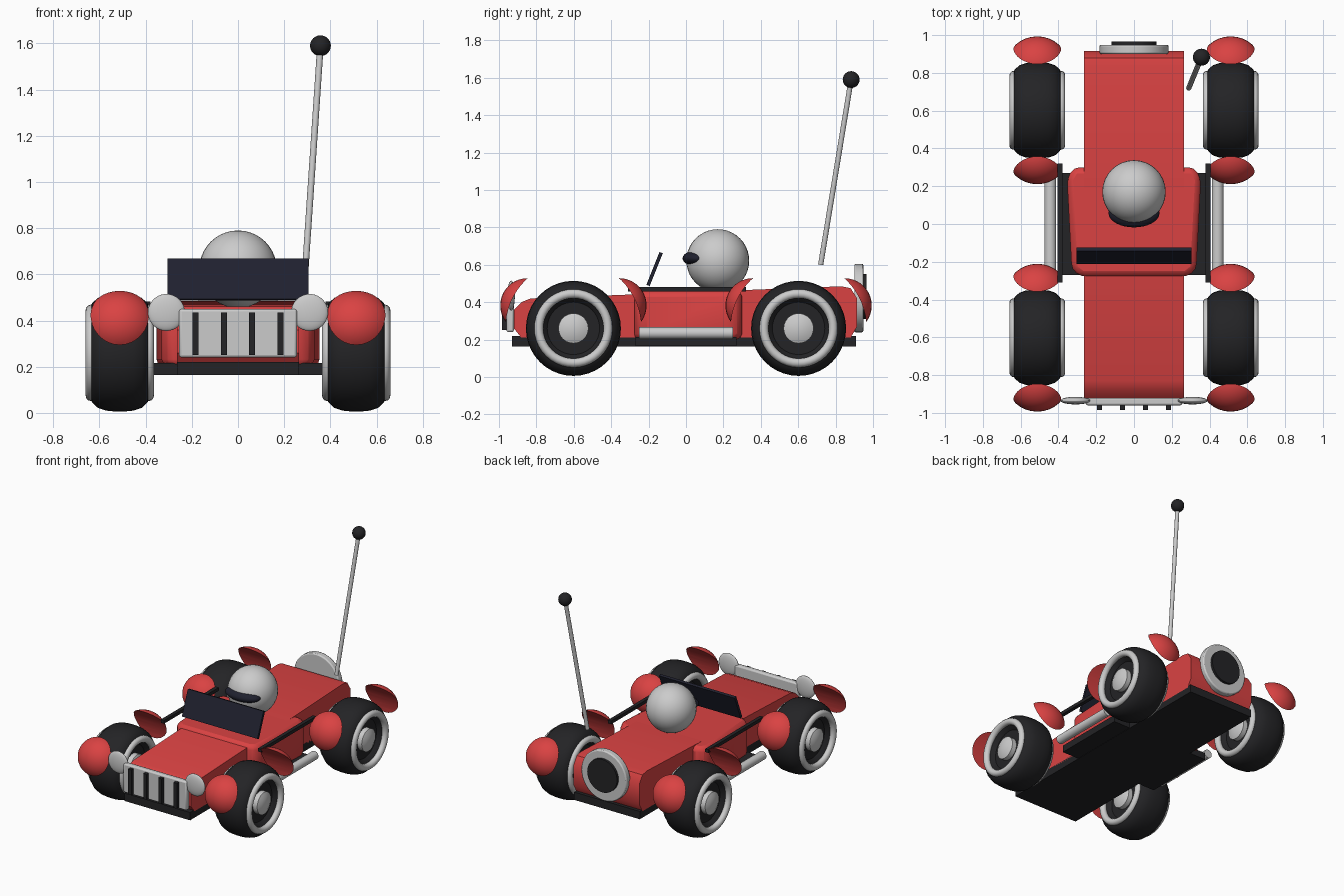
import bpy, bmesh, math
from mathutils import Vector, Matrix

if "Cube" in bpy.data.objects:
    bpy.data.objects.remove(bpy.data.objects["Cube"])


def material(name, rgb):
    m = bpy.data.materials.new(name)
    m.diffuse_color = (*rgb, 1)
    m.use_nodes = True
    m.node_tree.nodes["Principled BSDF"].inputs["Base Color"].default_value = m.diffuse_color
    return m


RED = material("red_paint", (0.7, 0.055, 0.055))
BLACK = material("black_rubber", (0.017, 0.017, 0.019))
GLASS = material("dark_glass", (0.014, 0.015, 0.028))


def finish(o, name, mat=None, bevel=0, smooth=True):
    o.name = name
    if mat:
        o.data.materials.append(mat)
    if bevel:
        b = o.modifiers.new("bevel", 'BEVEL')
        b.width, b.segments = bevel, 2
    if smooth:
        bpy.ops.object.select_all(action='DESELECT')
        o.select_set(True)
        bpy.context.view_layer.objects.active = o
        bpy.ops.object.shade_smooth_by_angle(angle=math.radians(35))
    return o


def from_bmesh(bm, name, mat=None, bevel=0, smooth=True):
    bmesh.ops.recalc_face_normals(bm, faces=bm.faces[:])
    me = bpy.data.meshes.new(name)
    bm.to_mesh(me)
    bm.free()
    o = bpy.data.objects.new(name, me)
    bpy.context.collection.objects.link(o)
    return finish(o, name, mat, bevel, smooth)


def box(name, lo, hi, mat=None, bevel=0):
    bm = bmesh.new()
    bmesh.ops.create_cube(bm, size=1)
    for v in bm.verts:
        v.co = Vector([l + (c + 0.5) * (h - l) for c, l, h in zip(v.co, lo, hi)])
    return from_bmesh(bm, name, mat, bevel, bevel > 0)


def ball(name, centre, radii, mat=None):
    bm = bmesh.new()
    bmesh.ops.create_uvsphere(bm, u_segments=32, v_segments=20, radius=1)
    for v in bm.verts:
        v.co = Vector([c + r * k for c, r, k in zip(centre, radii, v.co)])
    return from_bmesh(bm, name, mat)


def rod(name, a, b, radius, mat=None, segments=32, bevel=0):
    a, b = Vector(a), Vector(b)
    bm = bmesh.new()
    bmesh.ops.create_cone(bm, cap_ends=True, segments=segments, radius1=radius,
                          radius2=radius, depth=(b - a).length)
    turn = Vector((0, 0, 1)).rotation_difference(b - a).to_matrix().to_4x4()
    bm.transform(Matrix.Translation((a + b) / 2) @ turn)
    return from_bmesh(bm, name, mat, bevel)


def prism(name, points, axis, lo, hi, mat=None, bevel=0):
    """Extrude a 2D outline along x (points are y,z) or z (points are x,y)."""
    bm = bmesh.new()
    put = (lambda p, d: (d, *p)) if axis == 'x' else (lambda p, d: (*p, d))
    f = bm.faces.new([bm.verts.new(put(p, lo)) for p in points])
    r = bmesh.ops.extrude_face_region(bm, geom=[f])
    step = Vector(put((0, 0), hi - lo))
    bmesh.ops.translate(bm, vec=step, verts=[g for g in r["geom"] if isinstance(g, bmesh.types.BMVert)])
    return from_bmesh(bm, name, mat, bevel)


def lathe_x(name, profile, mat=None):
    """Spin an (x, radius) profile around the x axis."""
    bm = bmesh.new()
    vs = [bm.verts.new((x, r, 0)) for x, r in profile]
    es = [bm.edges.new(e) for e in zip(vs, vs[1:])]
    bmesh.ops.spin(bm, geom=vs + es, cent=(0, 0, 0), axis=(1, 0, 0),
                   angle=2 * math.pi, steps=40, use_merge=True)
    bmesh.ops.remove_doubles(bm, verts=bm.verts[:], dist=1e-4)
    return from_bmesh(bm, name, mat)


def copy_to(o, name, loc, turn=0):
    c = o.copy()
    c.name = name
    c.location = loc
    c.rotation_euler.z = turn
    bpy.context.collection.objects.link(c)


# body: long narrow shell and wider cockpit sides
prism("body", [(-.88, .21), (-.92, .26), (-.92, .36), (-.88, .40), (-.83, .42), (.83, .485),
               (.88, .475), (.915, .42), (.915, .27), (.88, .21)], 'x', -.265, .265, RED)
prism("cockpit_sides", [(-.28, -.28), (.28, -.28), (.33, -.24), (.355, .24), (.32, .30),
                        (-.32, .30), (-.355, .24), (-.33, -.24)], 'z', .20, .46, RED, .035)

# chassis
box("floor_pan", (-.265, -.93, .163), (.265, .91, .22), BLACK)
box("centre_pan", (-.40, -.27, .165), (.40, .27, .215), BLACK)

# side rails and exhaust pipes
for s, side in ((1, "right"), (-1, "left")):
    x = .392 * s
    box(side + "_rail", (x - .013, -.31, .458), (x + .013, .32, .482), BLACK)
    rod(side + "_exhaust", (.443 * s, -.25, .235), (.443 * s, .25, .235), .031)
    ball(side + "_headlight", (.31 * s, -.935, .435), (.08, .02, .08))

# grille
box("grille", (-.255, -.96, .24), (.255, -.92, .45), None, .01)
for i in range(4):
    x = -.183 + .122 * i
    box("grille_bar", (x - .013, -.985, .25), (x + .013, -.955, .435), BLACK)

# spare wheel cover on the back
rod("rear_cover", (0, .90, .422), (0, .948, .422), .183, None, 40, .008)
rod("rear_cover_centre", (0, .94, .43), (0, .966, .43), .12, BLACK, 40)

# windscreen
prism("windscreen", [(-.212, .493), (-.194, .487), (-.124, .662), (-.142, .668)],
      'x', -.305, .305, GLASS)

# driver
ball("helmet", (0, .17, .622), (.168, .168, .168))
ball("visor", (0, .058, .634), (.135, .076, .043), GLASS)

# aerial
rod("aerial", (.29, .72, .60), (.357, .883, 1.59), .014, None, 16)
ball("aerial_tip", (.357, .883, 1.59), (.045, .045, .045), BLACK)

# wheel parts, modelled around the origin
half = [(.085, 0), (.085, .14), (.115, .165), (.13, .19), (.12, .215), (.095, .238), (.06, .25), (.02, .254)]
tyre = lathe_x("tyre", half + [(-x, r) for x, r in reversed(half)], BLACK)
ring = [(.124 + .024 * math.cos(a), .185 + .024 * math.sin(a))
        for a in [math.tau * i / 12 for i in range(13)]]
trim_out = lathe_x("trim_outer", ring)
trim_in = lathe_x("trim_inner", [(-x, r) for x, r in ring])
cap = [(.14, 0), (.134, .05), (.12, .08)]
hub = lathe_x("hub", cap + [(-x, r) for x, r in reversed(cap)])

# mudguard: ball hollowed by a cylinder around the wheel
a = math.radians(26.5)
guard = ball("mudguard", (0, -.274 * math.cos(a), .274 * math.sin(a)), (.16, .146, .146), RED)
cutter = rod("mudguard_cutter", (-.3, 0, 0), (.3, 0, 0), .363, None, 64)
cutter.hide_render = True
cut = guard.modifiers.new("cut", 'BOOLEAN')
cut.operation, cut.object, cut.solver = 'DIFFERENCE', cutter, 'EXACT'
deps = bpy.context.evaluated_depsgraph_get()
shaped = bpy.data.meshes.new_from_object(guard.evaluated_get(deps))
guard.modifiers.clear()
guard.data = shaped
bpy.data.objects.remove(cutter)
finish(guard, "mudguard")

# place four wheels, each with a front and a back mudguard
for sx, side in ((1, "right"), (-1, "left")):
    for sy, end in ((-1, "front"), (1, "rear")):
        loc = (.512 * sx, .602 * sy, .26)
        for part in (tyre, trim_out, trim_in, hub):
            copy_to(part, f"{end}_{side}_{part.name}", loc)
        copy_to(guard, f"{end}_{side}_mudguard_a", loc)
        copy_to(guard, f"{end}_{side}_mudguard_b", loc, math.pi)
for part in (tyre, trim_out, trim_in, hub, guard):
    bpy.data.objects.remove(part)
